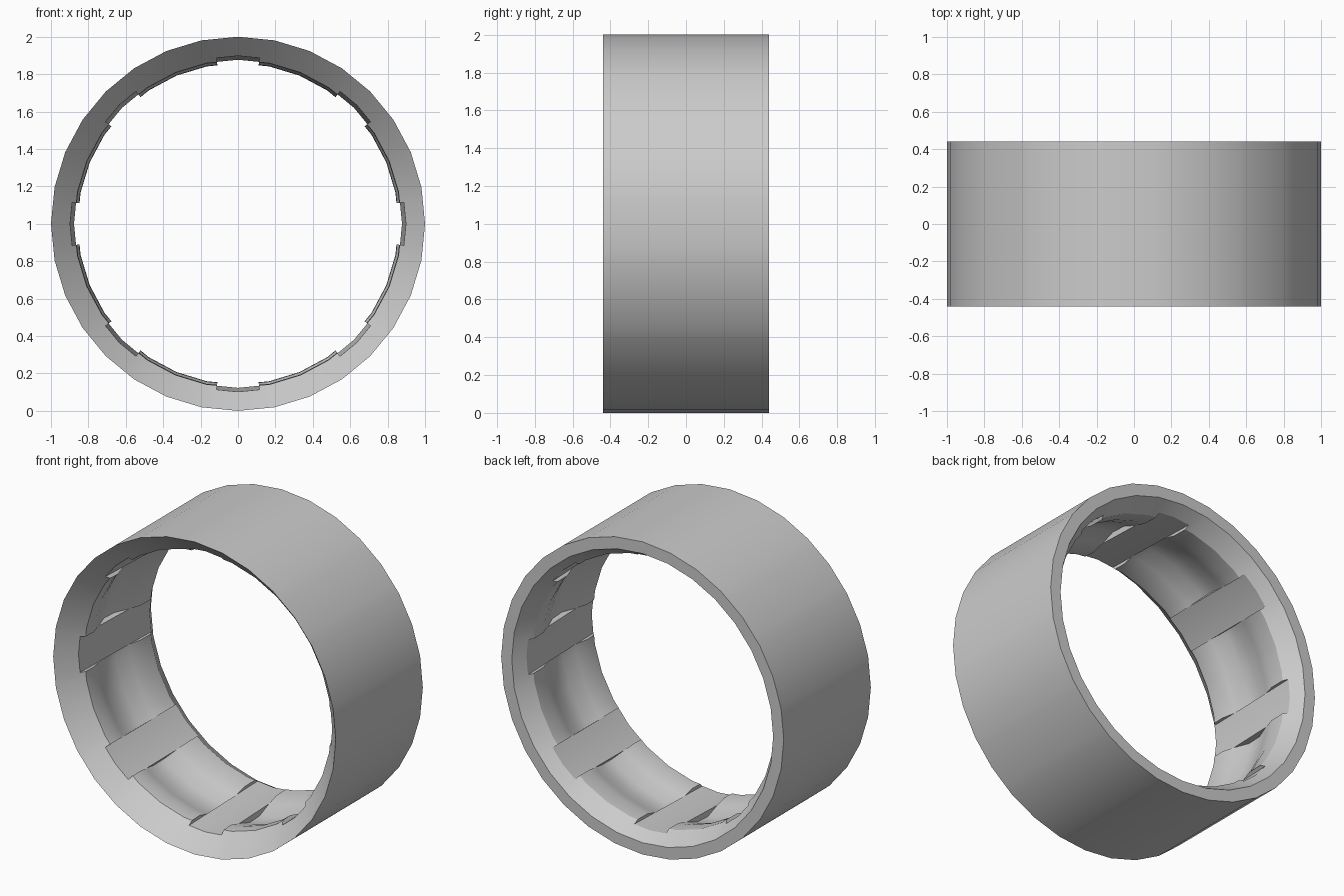
import bpy, bmesh
from math import radians, cos, sin

cube = bpy.data.objects.get("Cube")
if cube:
    bpy.data.objects.remove(cube)

grey = bpy.data.materials.new("plain grey")
grey.use_nodes = True
colour = (0.6, 0.6, 0.6, 1)
grey.diffuse_color = colour
grey.node_tree.nodes["Principled BSDF"].inputs["Base Color"].default_value = colour

HALF = 0.44          # half the ring's depth
STEP = 11.25         # angle of one facet
NOTCH = 7.4          # half angle of one notch

# bore profile of a grooved pad, front to back: (depth, radius)
pad = [(-0.33, 0.898), (-0.305, 0.875), (-0.23, 0.872), (-0.15, 0.893),
       (-0.05, 0.925), (0.05, 0.92), (0.15, 0.883), (0.23, 0.86),
       (0.33, 0.858), (0.36, 0.877)]


def floor_radius(y):
    """Radius of the tapered notch floor."""
    return 0.898 - 0.021 * (y + 0.33) / 0.69


# the notch floor meets the pad where the groove crosses it
shared = (0, 3, 6, 9)
pad = [(y, floor_radius(y) if i in shared else r) for i, (y, r) in enumerate(pad)]
notch = [(y, floor_radius(y)) for y, r in pad]


def closed(bore):
    """Add the sharp front lip, the flat back rim and the outside."""
    return [(-HALF, 1)] + bore + [(HALF, 0.925), (HALF, 1)]


# stations round the ring, eight equal sectors
sector = [(-NOTCH, notch), (0, notch), (NOTCH, notch), (NOTCH, pad),
          (STEP, pad), (2 * STEP, pad), (3 * STEP, pad), (45 - NOTCH, pad)]
bm = bmesh.new()
rows = []
for k in range(8):
    for offset, bore in sector:
        angle = 45 * k + offset
        # keep in-between stations on the flat facets
        flat = cos(radians(STEP / 2)) / cos(radians(angle % STEP - STEP / 2))
        a = radians(angle)
        rows.append([bm.verts.new((r * flat * cos(a), y, 1 + r * flat * sin(a)))
                     for y, r in closed(bore)])

for i, row in enumerate(rows):
    after = rows[(i + 1) % len(rows)]
    for j in range(len(row)):
        n = (j + 1) % len(row)
        if (row[j].co - after[j].co).length + (row[n].co - after[n].co).length > 1e-5:
            bm.faces.new((row[j], row[n], after[n], after[j]))
bmesh.ops.remove_doubles(bm, verts=bm.verts, dist=1e-5)
bmesh.ops.recalc_face_normals(bm, faces=bm.faces)

mesh = bpy.data.meshes.new("notched_ring")
bm.to_mesh(mesh)
bm.free()
mesh.materials.append(grey)
ring = bpy.data.objects.new("notched_ring", mesh)
bpy.context.collection.objects.link(ring)

bpy.ops.object.select_all(action='DESELECT')
ring.select_set(True)
bpy.context.view_layer.objects.active = ring
bpy.ops.object.shade_smooth_by_angle(angle=radians(30))
